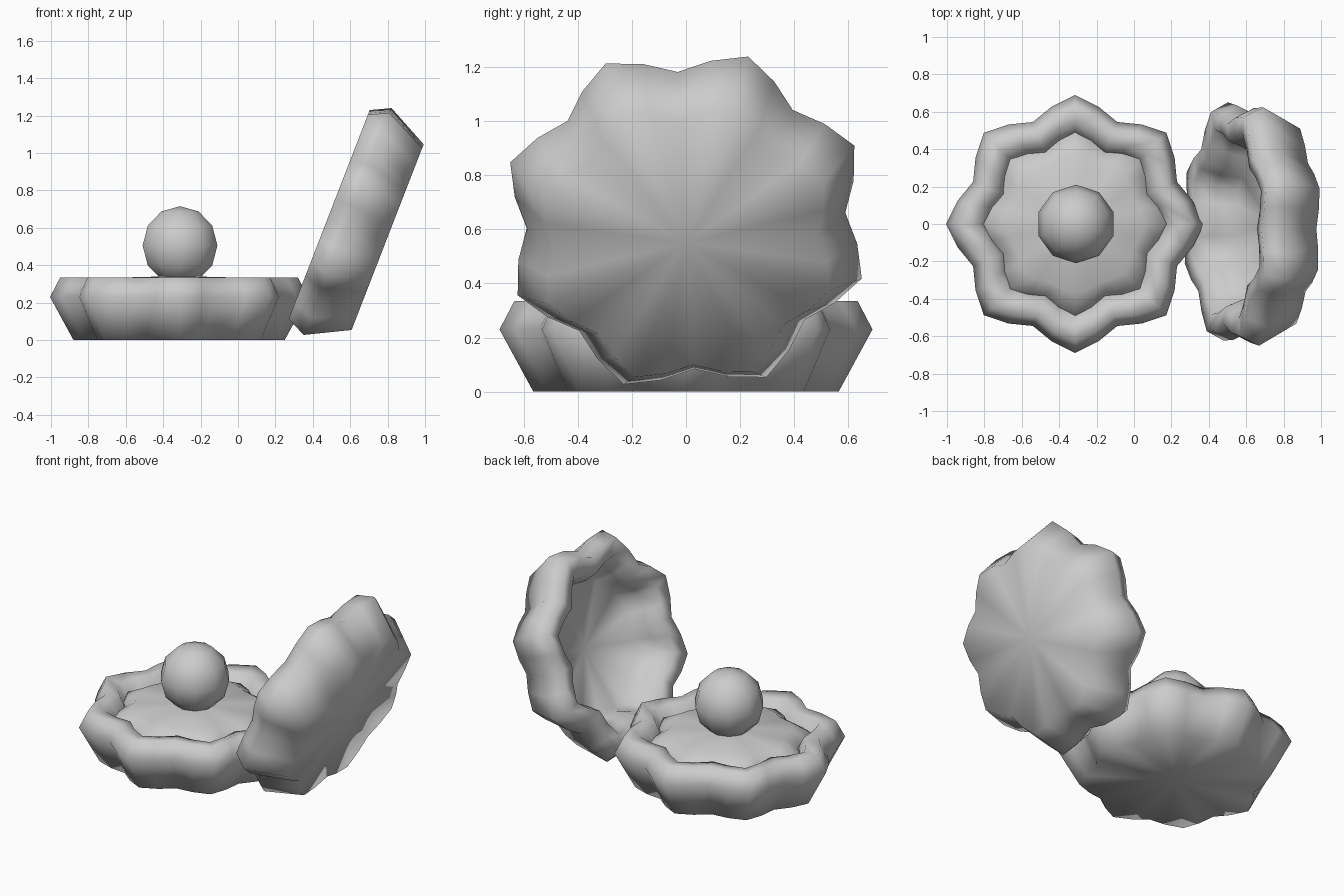
import bpy, bmesh
from math import cos, sin, pi, radians
from mathutils import Matrix

if "Cube" in bpy.data.objects:
    bpy.data.objects.remove(bpy.data.objects["Cube"])

SEG, LOBES = 32, 8


def lobed_lathe(name, profile, matrix, phase=0.0):
    """Lathe (radius, wave, height) rows with scalloped edges; zero radius gives a pole."""
    bm = bmesh.new()
    rings = []
    for r, wave, z in profile:
        if r == 0:
            rings.append([bm.verts.new((0, 0, z))])
            continue
        ring = []
        for i in range(SEG):
            a = 2 * pi * i / SEG
            rad = r + wave * cos(LOBES * a)
            ring.append(bm.verts.new((rad * cos(a + phase), rad * sin(a + phase), z)))
        rings.append(ring)
    for lo, hi in zip(rings, rings[1:]):
        for i in range(SEG):
            j = (i + 1) % SEG
            if len(lo) == 1:
                bm.faces.new((lo[0], hi[j], hi[i]))
            elif len(hi) == 1:
                bm.faces.new((lo[i], lo[j], hi[0]))
            else:
                bm.faces.new((lo[i], lo[j], hi[j], hi[i]))
    bmesh.ops.recalc_face_normals(bm, faces=bm.faces)
    return finish(name, bm, matrix)


def finish(name, bm, matrix):
    for f in bm.faces:
        f.smooth = True
    mesh = bpy.data.meshes.new(name)
    bm.to_mesh(mesh)
    bm.free()
    ob = bpy.data.objects.new(name, mesh)
    bpy.context.collection.objects.link(ob)
    ob.matrix_world = matrix
    return ob


# Shell half: closed base, bulging scalloped side, rounded rim, hollow inside
shell = [(0, 0, 0), (0.525, 0.04, 0), (0.64, 0.05, 0.23), (0.585, 0.05, 0.335),
         (0.49, 0.045, 0.325), (0.44, 0.035, 0.23), (0.41, 0.02, 0.11), (0, 0, 0.07)]

base = Matrix.Translation((-0.315, 0, 0))
lobed_lathe("lower_shell", shell, base)

# Opened lid: same shell half, tilted back and turned
lid = Matrix.Translation((0.80, 0, 0.55)) @ Matrix.Rotation(radians(-68.8), 4, 'Y')
lobed_lathe("upper_shell", shell, lid, radians(19.5))

# Soft cushion filling the lower shell
cushion = [(0.47, 0.04, 0.22), (0.44, 0.035, 0.28), (0.355, 0.015, 0.332), (0, 0, 0.342)]
lobed_lathe("cushion", cushion, base)

# Pearl
bm = bmesh.new()
bmesh.ops.create_uvsphere(bm, u_segments=10, v_segments=6, radius=0.21)
finish("pearl", bm, Matrix.Translation((-0.31, 0, 0.505)))
